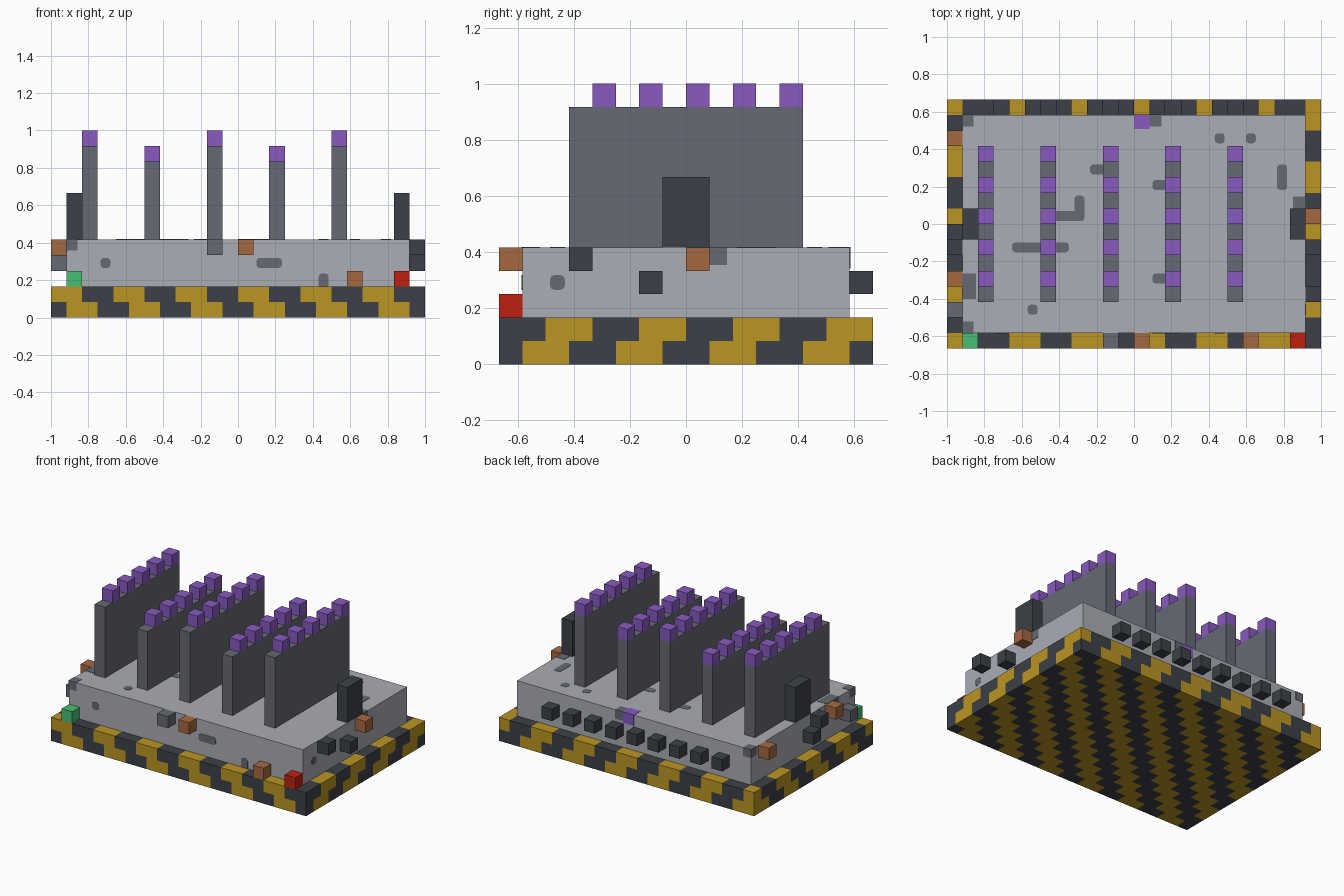
import bpy, bmesh
from mathutils import Vector

if "Cube" in bpy.data.objects:
    bpy.data.objects.remove(bpy.data.objects["Cube"], do_unlink=True)

U = 1 / 12                      # one block of the grid
NX, NY, NZ = 24, 16, 2          # base size in blocks
E = 0.025                       # how far painted patches stand out, in blocks


def material(name, rgb):
    lin = [((c / 255 + 0.055) / 1.055) ** 2.4 for c in rgb] + [1]
    m = bpy.data.materials.new(name)
    m.use_nodes = True
    m.diffuse_color = lin
    m.node_tree.nodes["Principled BSDF"].inputs["Base Color"].default_value = lin
    return m


light = material("light grey", (170, 173, 181))
grey = material("mid grey", (102, 106, 115))
dark = material("charcoal", (60, 64, 71))
yellow = material("hazard yellow", (187, 149, 34))
purple = material("purple", (136, 90, 192))
brown = material("copper brown", (165, 104, 64))
green = material("green", (70, 192, 116))
red = material("red", (192, 32, 16))


def to_world(x, y, z):
    return Vector(((x - NX / 2) * U, (y - NY / 2) * U, z * U))


def finish(name, bm, *mats):
    me = bpy.data.meshes.new(name)
    bm.to_mesh(me)
    bm.free()
    ob = bpy.data.objects.new(name, me)
    for m in mats:
        me.materials.append(m)
    bpy.context.scene.collection.objects.link(ob)
    return ob


def block(name, mat, lo, hi, round_axis=None):
    """Box between two grid corners, optionally rounded about one axis."""
    a, b = to_world(*lo), to_world(*hi)
    bm = bmesh.new()
    bmesh.ops.create_cube(bm, size=1)
    for v in bm.verts:
        v.co = (a + b) / 2 + v.co * (b - a)
    if round_axis is not None:
        edges = [e for e in bm.edges
                 if abs((e.verts[0].co - e.verts[1].co).normalized()[round_axis]) > 0.9]
        bmesh.ops.bevel(bm, geom=edges, offset=U * 0.2, segments=2,
                        profile=0.5, affect='EDGES')
    return finish(name, bm, mat)


def cube(name, mat, x, y, z):
    block(name, mat, (x, y, z), (x + 1, y + 1, z + 1))


# Striped base: a sliced box, coloured by the diagonal of each square
bm = bmesh.new()
bmesh.ops.create_cube(bm, size=1)
for v in bm.verts:
    v.co = Vector(((v.co.x + 0.5) * NX, (v.co.y + 0.5) * NY, (v.co.z + 0.5) * NZ))
for axis, count in enumerate((NX, NY, NZ)):
    for i in range(1, count):
        p, n = Vector((0, 0, 0)), Vector((0, 0, 0))
        p[axis], n[axis] = i, 1
        bmesh.ops.bisect_plane(bm, geom=bm.verts[:] + bm.edges[:] + bm.faces[:],
                               plane_co=p, plane_no=n)
bm.normal_update()
for f in bm.faces:
    x, y, z = (int(c) for c in f.calc_center_median() - f.normal * 0.5)
    f.material_index = 0 if (x - y + z - 1) % 4 < 2 else 1
for v in bm.verts:
    v.co = to_world(*v.co)
finish("striped_base", bm, yellow, dark)

# Main deck
block("deck", light, (1, 1, 2), (23, 15, 5))

# Cooling fins with a row of tips
for n, x in enumerate(range(2, 19, 4)):
    top = 11 if n % 2 == 0 else 10
    block(f"fin_{n}", grey, (x, 3, 5), (x + 1, 13, top))
    for y in range(4, 13, 2):
        cube(f"fin_tip_{n}_{y}", purple, x, y, top)

# Dark posts at both ends
for name, x in (("right_post", 1), ("left_post", 22)):
    block(name, dark, (x, 7, 5), (x + 1, 9, 8))

# Row of vents along the back
for x in range(3, 20, 2):
    cube(f"back_vent_{x}", dark, x, 15, 3)

# Small fittings on the front, left and right sides
cube("front_grey_fitting", grey, 10, 0, 4)
cube("front_upper_fitting", brown, 12, 0, 4)
cube("front_lower_fitting", brown, 19, 0, 2)
cube("green_lamp", green, 1, 0, 2)
cube("red_lamp", red, 22, 0, 2)
cube("left_fitting", brown, 23, 8, 4)
cube("left_upper_vent", dark, 23, 3, 4)
cube("left_lower_vent", dark, 23, 6, 3)
cube("right_back_fitting", brown, 0, 13, 4)
cube("right_front_fitting", brown, 0, 4, 4)
cube("right_upper_vent", dark, 0, 6, 4)
cube("right_lower_vent", dark, 0, 7, 3)
cube("right_grey_fitting", grey, 0, 2, 3)


# Worn patches: rounded plates covering runs of squares on a face
def top_patch(x, y, w=1, h=1, grow_l=0, grow_r=0):
    block("top_patch", grey, (x + .18 - grow_l, y + .18, 4.96),
          (x + w - .18 + grow_r, y + h - .18, 5 + E), 2)


for x, y in ((5, 2), (17, 13), (19, 13)):
    top_patch(x, y)
for x, y in ((9, 11), (13, 10), (13, 4)):
    top_patch(x, y, grow_r=.6)
top_patch(21, 10, h=2)
top_patch(4, 6, w=2, grow_r=.6)
top_patch(7, 6, grow_l=.6)
top_patch(7, 8, w=2, grow_l=.6)
top_patch(8, 8, h=2)

for x, z, w, drop in ((3, 3, 1, 0), (13, 3, 2, 0), (17, 2, 1, .5)):
    block("front_patch", grey, (x + .18, 1 - E, z + .18 - drop),
          (x + w - .18, 1.04, z + .82), 1)
block("left_patch", grey, (22.96, 2.18, 3.18), (23 + E, 2.82, 3.82), 0)

# Patches that wrap over the deck edges
for lo, hi in (((1 - E, 1 - E, 4.3), (1.7, 1.75, 5 + E)),
               ((1 - E, 14.25, 4.3), (1.7, 15 + E, 5 + E)),
               ((1 - E, 3.18, 4.2), (1.85, 4.82, 5 + E)),
               ((22.2, 9, 4.25), (23 + E, 9.75, 5 + E)),
               ((13, 14.25, 4.25), (13.75, 15 + E, 5 + E))):
    block("edge_patch", grey, lo, hi)
block("back_marker", purple, (12, 14.1, 4.1), (13, 15 + E, 5 + E))
